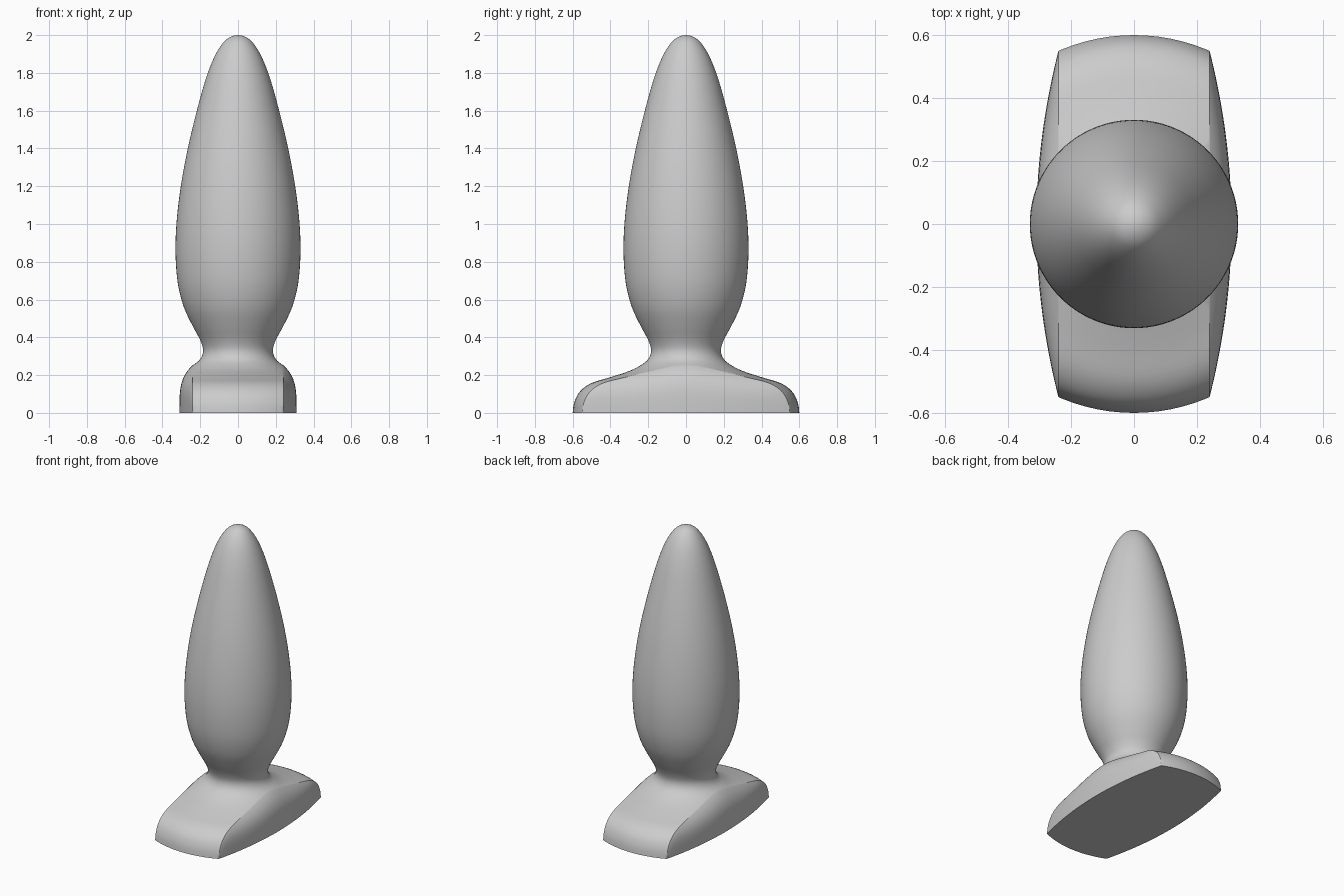
import bpy, bmesh, math
from mathutils import Vector

cube = bpy.data.objects.get("Cube")
if cube:
    bpy.data.objects.remove(cube, do_unlink=True)

SIDE, BULGE, RIM = 0.24, 0.07, 0.6   # flank plane, flank swelling, foot radius
HALF = math.sqrt(RIM ** 2 - SIDE ** 2)


def smooth_path(points, start, end, steps=4):
    """Catmull-Rom curve through (radius, height) points."""
    p = [Vector(q) for q in [start] + points + [end]]
    out = []
    for a, b, c, d in zip(p, p[1:], p[2:], p[3:]):
        for i in range(steps):
            t = i / steps
            out.append(0.5 * (2 * b + (c - a) * t + (2 * a - 5 * b + 4 * c - d) * t ** 2
                              + (3 * b - a - 3 * c + d) * t ** 3))
    return out + [p[-2]]


def revolve(bm, path):
    verts = [bm.verts.new((r, 0, z)) for r, z in path]
    edges = [bm.edges.new(pair) for pair in zip(verts, verts[1:])]
    bmesh.ops.spin(bm, geom=verts + edges, cent=(0, 0, 0), axis=(0, 0, 1),
                   angle=math.tau, steps=96)
    bmesh.ops.remove_doubles(bm, verts=bm.verts[:], dist=1e-4)


# Foot flare up to the neck, then the tapered body
foot = [(RIM, 0), (0.59, 0.06), (0.56, 0.115), (0.5, 0.158), (0.4, 0.189),
        (0.3, 0.222), (0.24, 0.252), (0.2, 0.285), (0.185, 0.33)]
body = [(0.2, 0.385), (0.24, 0.46), (0.283, 0.55), (0.312, 0.65), (0.326, 0.75),
        (0.331, 0.87), (0.326, 1.0), (0.31, 1.15), (0.284, 1.31), (0.25, 1.47),
        (0.21, 1.63), (0.17, 1.77), (0.13, 1.875), (0.09, 1.945), (0.05, 1.985), (0, 2)]
path = smooth_path(foot + body, (RIM, -0.06), (-0.05, 1.985))
neck = (len(foot) - 1) * 4

bm = bmesh.new()
revolve(bm, path[:neck + 1])

# Trim both flanks of the foot and close them with swelling sides
for s in (1, -1):
    bmesh.ops.bisect_plane(bm, geom=bm.verts[:] + bm.edges[:] + bm.faces[:], dist=1e-6,
                           plane_co=(s * SIDE, 0, 0), plane_no=(s, 0, 0), clear_outer=True)
    rim = sorted((v.co.copy() for v in bm.verts if abs(v.co.x - s * SIDE) < 1e-5),
                 key=lambda co: co.y)
    rows = 12
    columns = []
    for co in rim:
        swell = BULGE * max(0, 1 - (co.y / HALF) ** 2)
        column = []
        for i in range(rows + 1):
            t = math.cos(i / rows * math.pi / 2)
            column.append(bm.verts.new((s * (SIDE + swell * (1 - t ** 4)), co.y, co.z * t)))
        columns.append(column)
    for a, b in zip(columns, columns[1:]):
        for i in range(rows):
            bm.faces.new((a[i], b[i], b[i + 1], a[i + 1]))

revolve(bm, path[neck:])

# Flat underside
bmesh.ops.edgeloop_fill(bm, edges=[e for e in bm.edges if e.is_boundary
                                   and all(v.co.z < 1e-4 for v in e.verts)])
bmesh.ops.recalc_face_normals(bm, faces=bm.faces[:])

mesh = bpy.data.meshes.new("tapered_body_on_foot")
bm.to_mesh(mesh)
bm.free()
obj = bpy.data.objects.new("tapered_body_on_foot", mesh)
bpy.context.collection.objects.link(obj)

# Plain grey
grey = bpy.data.materials.new("plain_grey")
grey.use_nodes = True
grey.diffuse_color = (0.6, 0.6, 0.6, 1)
grey.node_tree.nodes["Principled BSDF"].inputs["Base Color"].default_value = (0.6, 0.6, 0.6, 1)
mesh.materials.append(grey)

bpy.context.view_layer.objects.active = obj
obj.select_set(True)
bpy.ops.object.shade_smooth_by_angle(angle=math.radians(30))
